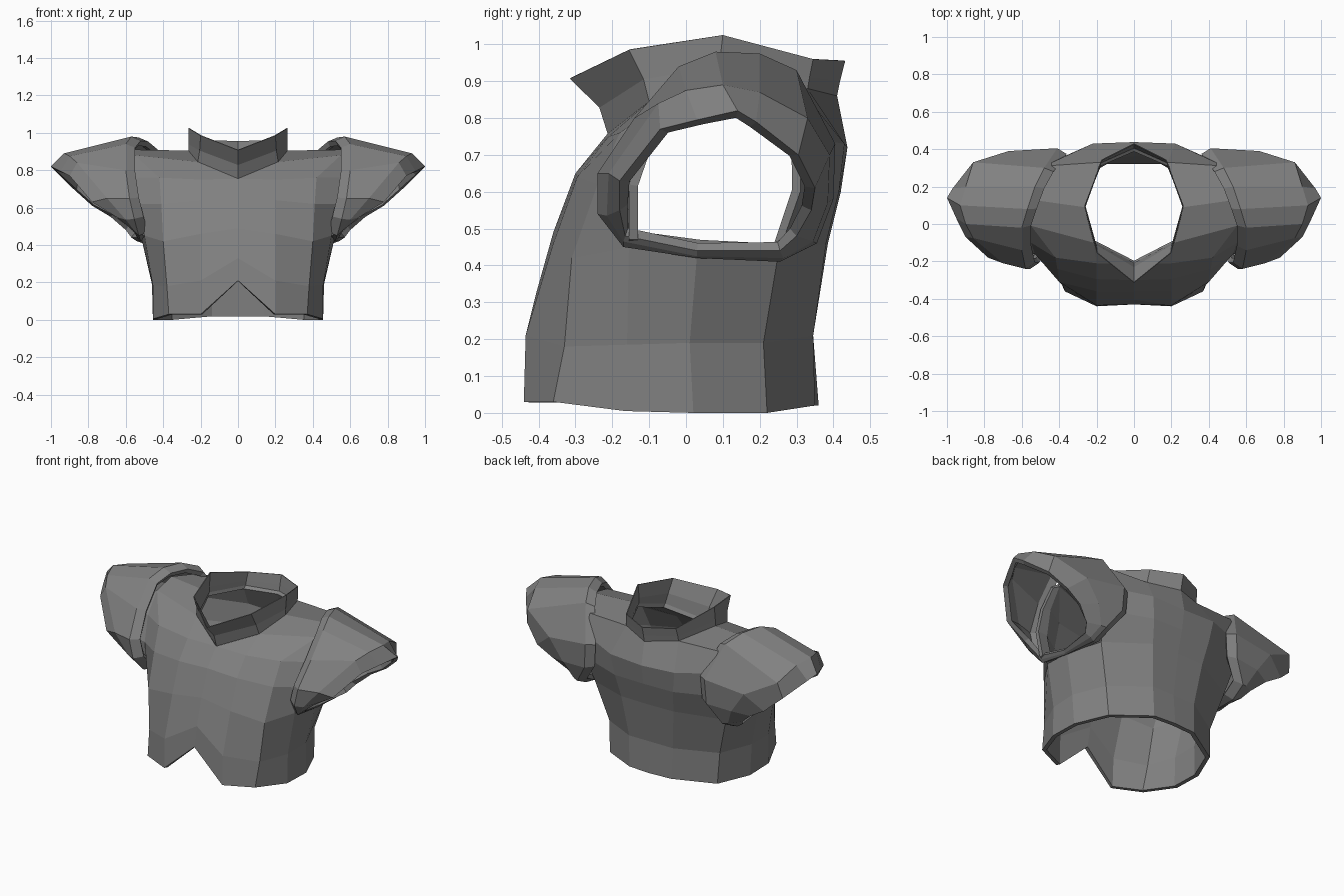
import bpy, bmesh
from mathutils import Vector

# dark grey of the whole suit
grey = bpy.data.materials.new("dark_grey")
grey.diffuse_color = (.22, .22, .22, 1)


def build(name, verts, faces, ref, thickness=0.025):
    """Half shell, faces turned away from ref, mirrored in x and thickened inward."""
    bm = bmesh.new()
    vs = [bm.verts.new(v) for v in verts]
    for f in faces:
        bm.faces.new([vs[i] for i in f])
    bmesh.ops.recalc_face_normals(bm, faces=bm.faces[:])
    bm.normal_update()
    c = Vector(ref)
    if sum(f.normal.dot(f.calc_center_median() - c) * f.calc_area() for f in bm.faces) < 0:
        bmesh.ops.reverse_faces(bm, faces=bm.faces[:])
    me = bpy.data.meshes.new(name)
    bm.to_mesh(me)
    bm.free()
    me.materials.append(grey)
    ob = bpy.data.objects.new(name, me)
    bpy.context.collection.objects.link(ob)
    m = ob.modifiers.new("mirror", 'MIRROR')
    m.merge_threshold = 0.001
    s = ob.modifiers.new("shell", 'SOLIDIFY')
    s.thickness = thickness
    s.offset = -1
    return ob


def loft(rings, closed):
    n = len(rings[0])
    verts = [v for r in rings for v in r]
    faces = [(r * n + i, r * n + (i + 1) % n, (r + 1) * n + (i + 1) % n, (r + 1) * n + i)
             for r in range(len(rings) - 1) for i in range(n if closed else n - 1)]
    return verts, faces


# torso: half rings from front centre round the side to back centre
hem = [(0, -.43, .21), (.2, -.44, .03), (.37, -.36, .03), (.455, -.165, .005),
       (.455, .02, 0), (.37, .22, 0), (.145, .35, .02), (0, .36, .02)]
waist = [(0, -.405, .33), (.2, -.435, .21), (.38, -.33, .18), (.455, -.16, .185),
         (.46, .01, .19), (.38, .21, .19), (.15, .345, .21), (0, .345, .21)]
ribs = [(0, -.36, .49), (.2, -.36, .46), (.4, -.31, .42), (.5, -.155, .45),
        (.515, .03, .43), (.45, .25, .43), (.18, .38, .46), (0, .385, .46)]
chest = [(0, -.30, .65), (.2, -.295, .64), (.41, -.24, .62), (.53, -.16, .62),
         (.48, .31, .6), (.2, .415, .6), (0, .42, .6)]
upper = [(0, -.215, .755), (.2, -.21, .75), (.42, -.18, .76), (.55, -.1, .76),
         (.49, .31, .75), (.22, .43, .73), (0, .438, .72)]
neck = [(.215, -.1, .845), (.265, .09, .905), (.18, .33, .88), (0, .41, .86)]
shoulder = [(.55, -.01, .88), (.55, .13, .91), (.48, .31, .88)]
arm_rim = [(.56, -.155, .47), (.59, -.155, .62), (.59, -.11, .75), (.58, -.03, .86)]
verts, faces = loft([hem, waist, ribs], False)
C, U = 24, 31                      # first chest and upper vertex
N, S, A = 38, 42, 45               # first neck, shoulder and arm rim vertex
verts += chest + upper + neck + shoulder + arm_rim
for i in (0, 1, 2, 4, 5):          # panels in front of and behind the arm hole
    r = 16 + i + (i > 3)
    faces += [(r, r + 1, C + i + 1, C + i), (C + i, C + i + 1, U + i + 1, U + i)]
faces += [(U, U + 1, N), (U + 1, U + 2, S, N), (U + 2, U + 3, S),
          (N, S, S + 1, N + 1), (N + 1, S + 1, S + 2, N + 2),
          (S + 2, U + 4, U + 5, N + 2), (N + 2, U + 5, U + 6, N + 3)]
# short rim turned out at the front of the arm hole
edge = [19, C + 3, U + 3, S]
faces += [(edge[i], A + i, A + i + 1, edge[i + 1]) for i in range(3)]
build("torso_plate", verts, faces, (0, 0, .45))

# collar flaring up and out of the neckline
collar = [
    [(0, -.212, .755), (.215, -.1, .845), (.265, .09, .905), (.18, .33, .88), (0, .41, .86)],
    [(0, -.235, .828), (.205, -.115, .905), (.265, .09, .94), (.178, .335, .91), (0, .418, .9)],
    [(0, -.315, .907), (.2, -.155, .985), (.265, .1, 1.025), (.172, .345, .96), (0, .432, .955)]]
build("collar", *loft(collar, False), (0, .1, .9), 0.005)

# shoulder guards: rolled lip, inner arch, bulge, slanted arm opening
arch = [(.60, -.02, .94), (.57, .08, .98), (.53, .2, .975), (.48, .3, .93), (.41, .405, .73),
        (.42, .40, .58), (.50, .355, .46), (.51, .255, .41), (.52, .03, .42), (.53, -.17, .45),
        (.555, -.24, .54), (.58, -.24, .65), (.60, -.14, .8)]
lip = [(x - .05, .1 + (y - .1) * .9, .7 + (z - .7) * .92) for x, y, z in arch]
bulge = [(.90, 0, .875), (.93, .1, .89), (.90, .2, .87), (.86, .33, .8), (.67, .39, .70),
         (.58, .385, .57), (.53, .345, .465), (.54, .265, .42), (.53, .03, .425),
         (.545, -.17, .465), (.60, -.215, .535), (.70, -.21, .65), (.86, -.075, .84)]
opening = [(.95, .03, .795), (1.0, .14, .82), (.97, .19, .79), (.88, .305, .7), (.78, .35, .61),
           (.68, .34, .55), (.60, .30, .48), (.57, .255, .44), (.54, .03, .44),
           (.56, -.165, .48), (.65, -.18, .55), (.78, -.18, .63), (.90, -.07, .77)]
build("shoulder_guards", *loft([lip, arch, bulge, opening], True), (.65, .1, .68), 0.03)
